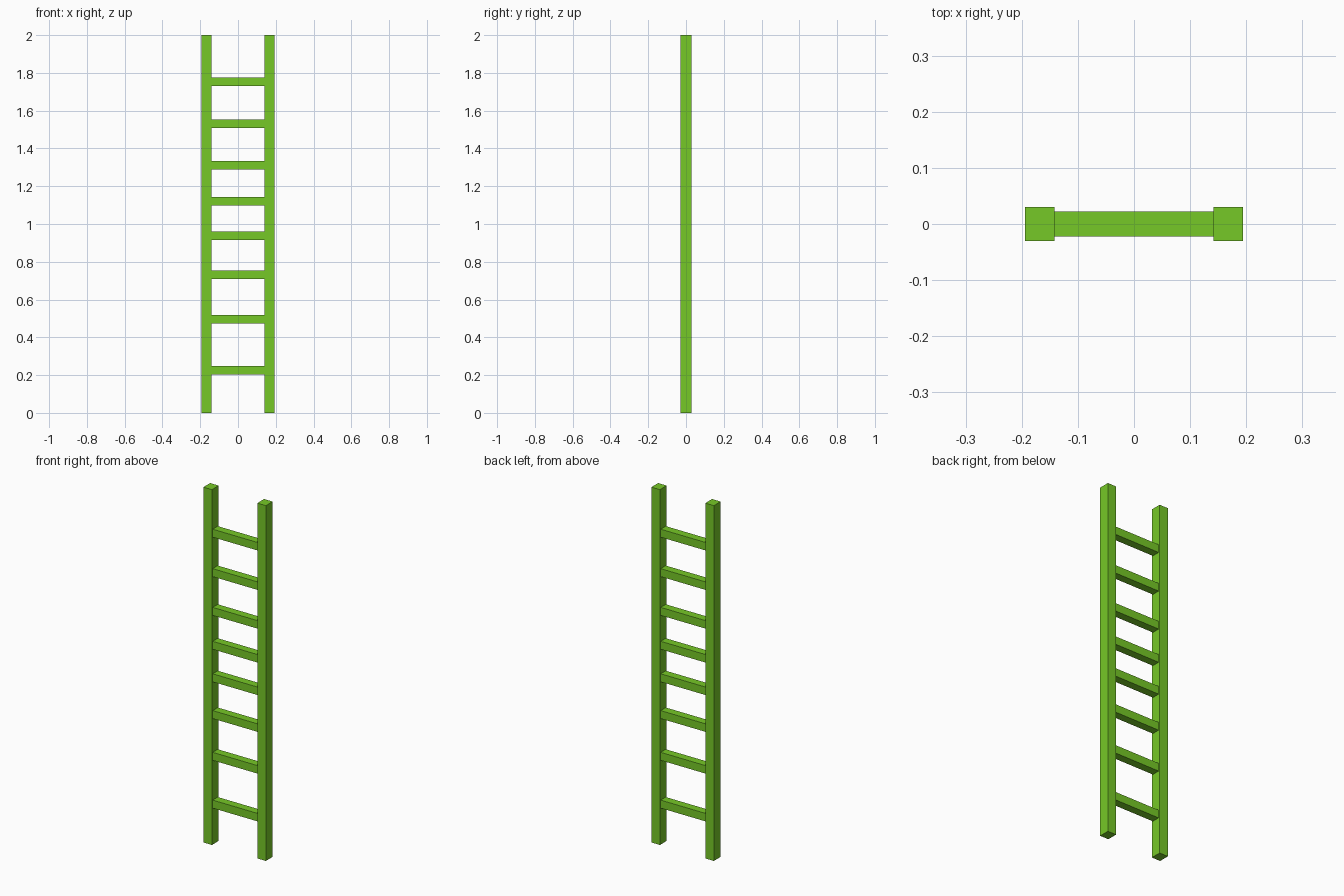
import bpy

if "Cube" in bpy.data.objects:
    bpy.data.objects.remove(bpy.data.objects["Cube"])

RAIL_X, RAIL_W, RAIL_D, HEIGHT = 0.168, 0.053, 0.06, 2.0
RUNG = 0.045
RUNG_HEIGHTS = [0.227, 0.496, 0.731, 0.938, 1.121, 1.312, 1.53, 1.752]

green = bpy.data.materials.new("green_paint")
green.diffuse_color = (0.18, 0.58, 0.02, 1)
green.use_nodes = True
green.node_tree.nodes["Principled BSDF"].inputs["Base Color"].default_value = green.diffuse_color


def box(name, center, size):
    bpy.ops.mesh.primitive_cube_add(size=1, location=center)
    obj = bpy.context.object
    obj.name = name
    obj.scale = size
    bpy.ops.object.transform_apply(location=False, rotation=False, scale=True)
    obj.data.materials.append(green)
    return obj


# Side rails
for side, sign in (("left", -1), ("right", 1)):
    box(f"{side}_rail", (sign * RAIL_X, 0, HEIGHT / 2), (RAIL_W, RAIL_D, HEIGHT))

# Rungs, butted against the inner faces of the rails
for i, z in enumerate(RUNG_HEIGHTS, 1):
    box(f"rung_{i}", (0, 0, z), (2 * RAIL_X - RAIL_W, RUNG, RUNG))
